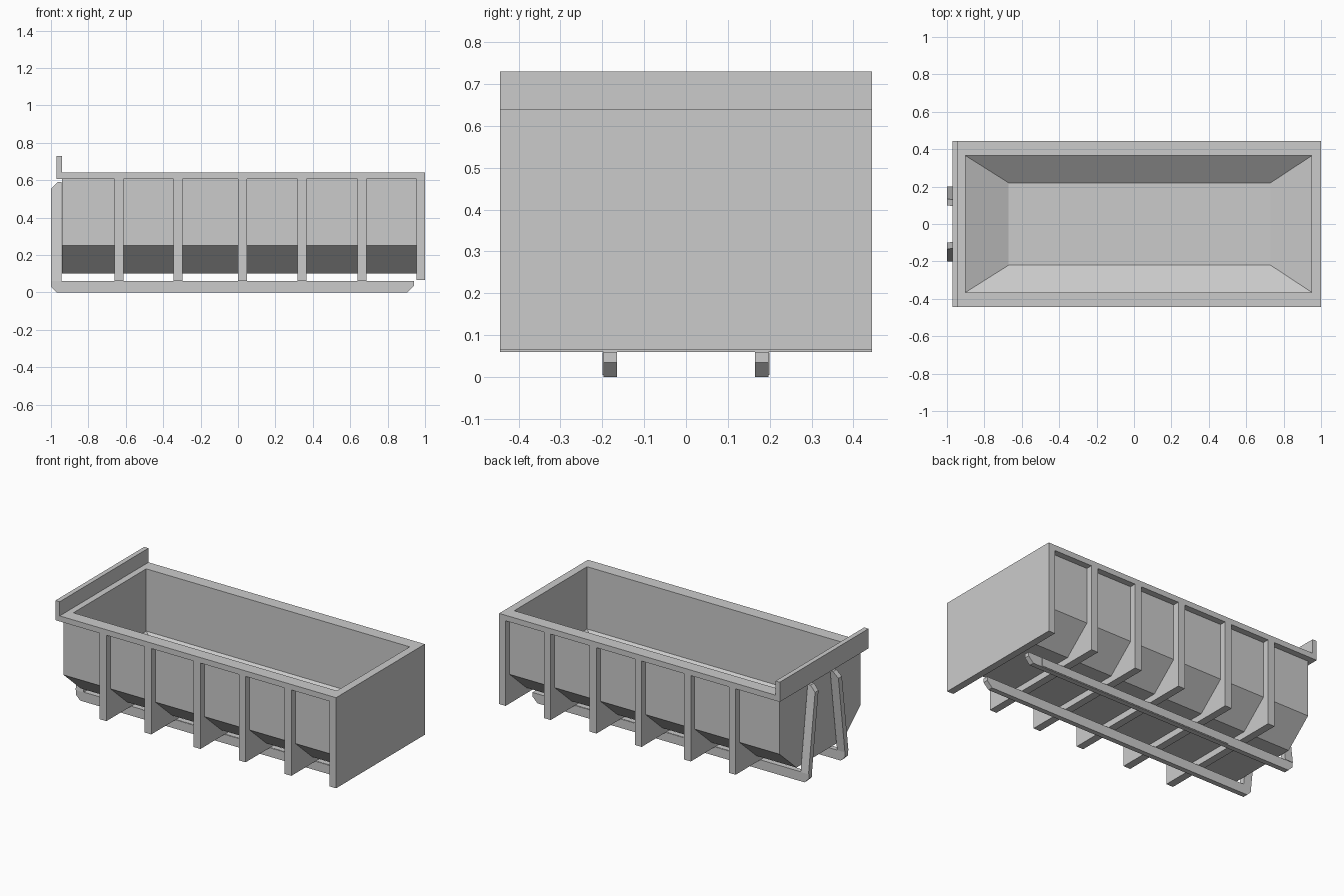
import bpy, bmesh

if "Cube" in bpy.data.objects:
    bpy.data.objects.remove(bpy.data.objects["Cube"])


def finish(bm, name):
    bmesh.ops.recalc_face_normals(bm, faces=bm.faces)
    me = bpy.data.meshes.new(name)
    bm.to_mesh(me)
    bm.free()
    ob = bpy.data.objects.new(name, me)
    bpy.context.collection.objects.link(ob)
    return ob


def loft(name, rings, closed=False):
    """Rectangular rings (x0, x1, half width, z) joined in order."""
    bm = bmesh.new()
    loops = [[bm.verts.new((x, y, z)) for x, y in
              ((x0, -w), (x1, -w), (x1, w), (x0, w))] for x0, x1, w, z in rings]
    pairs = list(zip(loops, loops[1:]))
    if closed:
        pairs.append((loops[-1], loops[0]))
    else:
        bm.faces.new(loops[0])
        bm.faces.new(loops[-1])
    for a, b in pairs:
        for i in range(4):
            j = (i + 1) % 4
            bm.faces.new((a[i], a[j], b[j], b[i]))
    return finish(bm, name)


def prism(name, a, b):
    """Solid between two matching outlines."""
    bm = bmesh.new()
    va = [bm.verts.new(p) for p in a]
    vb = [bm.verts.new(p) for p in b]
    bm.faces.new(va)
    bm.faces.new(vb)
    n = len(va)
    for i in range(n):
        j = (i + 1) % n
        bm.faces.new((va[i], va[j], vb[j], vb[i]))
    return finish(bm, name)


def box(name, x0, x1, y0, y1, z0, z1):
    return loft_box(name, x0, x1, y0, y1, z0, z1)


def loft_box(name, x0, x1, y0, y1, z0, z1):
    base = [(x0, y0), (x1, y0), (x1, y1), (x0, y1)]
    return prism(name, [(x, y, z0) for x, y in base], [(x, y, z1) for x, y in base])


# Hollow tub: tapered outside, hopper-shaped inside
loft("tub", [(-0.94, 0.955, 0.235, 0.10), (-0.94, 0.955, 0.405, 0.25),
             (-0.94, 0.955, 0.405, 0.605), (-0.90, 0.95, 0.365, 0.605),
             (-0.90, 0.95, 0.365, 0.245), (-0.67, 0.73, 0.22, 0.13)])

# Top rim frame and raised front lip
loft("rim", [(-0.97, 1.0, 0.445, 0.605), (-0.97, 1.0, 0.445, 0.64),
             (-0.90, 0.95, 0.365, 0.64), (-0.90, 0.95, 0.365, 0.605)], closed=True)
box("front_lip", -0.97, -0.94, -0.445, 0.445, 0.605, 0.73)

# Tailgate plate
box("tailgate", 0.955, 1.0, -0.445, 0.445, 0.065, 0.605)

# U-shaped ribs wrapping the tub
half = [(0.235, 0.10), (0.405, 0.25), (0.405, 0.605), (0.445, 0.605), (0.445, 0.06)]
outline = half + [(-y, z) for y, z in reversed(half)]
for i, x in enumerate((-0.66, -0.345, 0.0, 0.317, 0.638)):
    prism(f"rib_{i + 1}", [(x, y, z) for y, z in outline],
          [(x + 0.048, y, z) for y, z in outline])

# Skid rails and leaning hook-frame posts, mirrored on both sides
rail = [(-1, 0.06), (-1, 0.03), (-0.97, 0), (0.905, 0), (0.94, 0.035), (0.94, 0.06)]
post = [(-1, 0.06), (-0.945, 0.06), (-0.945, 0.59), (-0.965, 0.59), (-1, 0.555)]
for side, s in (("left", -1), ("right", 1)):
    prism(f"rail_{side}", [(x, s * 0.165, z) for x, z in rail],
          [(x, s * 0.197, z) for x, z in rail])
    box(f"rail_panel_{side}", -0.53, 0.84, s * 0.19, s * 0.20, 0.005, 0.058)

    def lean(z):
        return 0.07 * (z - 0.06) / 0.53
    prism(f"post_{side}", [(x, s * (0.165 - lean(z)), z) for x, z in post],
          [(x, s * (0.20 - lean(z)), z) for x, z in post])
